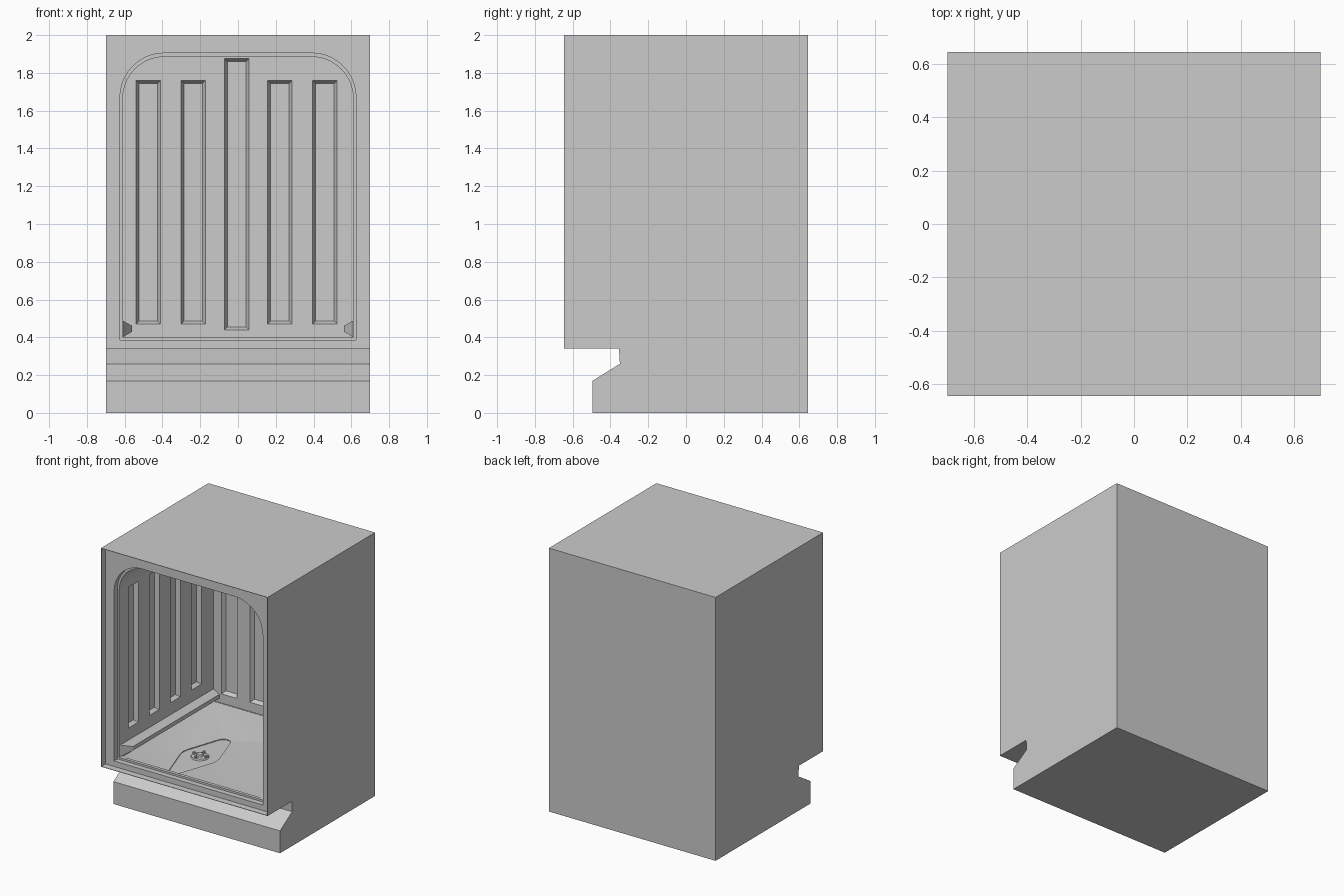
import bpy, bmesh, math
from mathutils import Vector

old = bpy.data.objects.get("Cube")
if old:
    bpy.data.objects.remove(old, do_unlink=True)

GREY = (0.6, 0.6, 0.6, 1)
mat = bpy.data.materials.new("light grey")
mat.use_nodes = True
mat.diffuse_color = GREY
mat.node_tree.nodes["Principled BSDF"].inputs["Base Color"].default_value = GREY


def finish(name, bm):
    bmesh.ops.recalc_face_normals(bm, faces=bm.faces)
    me = bpy.data.meshes.new(name)
    bm.to_mesh(me)
    bm.free()
    me.materials.append(mat)
    ob = bpy.data.objects.new(name, me)
    bpy.context.collection.objects.link(ob)
    return ob


def hull(name, points):
    """Convex solid around a set of points."""
    bm = bmesh.new()
    verts = [bm.verts.new(p) for p in points]
    res = bmesh.ops.convex_hull(bm, input=verts)
    loose = [v for v in bm.verts if not v.link_faces]
    bmesh.ops.delete(bm, geom=loose, context='VERTS')
    bmesh.ops.dissolve_limit(bm, angle_limit=0.005, verts=bm.verts, edges=bm.edges)
    return finish(name, bm)


def rect(a0, a1, b0, b1):
    return [(a0, b0), (a1, b0), (a1, b1), (a0, b1)]


def arch(half, z0, z1, r, steps=10):
    """Door outline with rounded top corners."""
    pts = [(-half, z0), (half, z0)]
    for i in range(steps + 1):
        t = math.pi / 2 * i / steps
        x, z = half - r + r * math.cos(t), z1 - r + r * math.sin(t)
        pts += [(x, z), (-x, z)]
    return pts


def circle(cx, cy, r, n=24):
    return [(cx + r * math.cos(2 * math.pi * i / n), cy + r * math.sin(2 * math.pi * i / n))
            for i in range(n)]


def at_y(pts, y):
    return [(a, y, b) for a, b in pts]


def at_x(pts, x):
    return [(x, a, b) for a, b in pts]


def at_z(pts, z):
    return [(a, b, z) for a, b in pts]


def cut(target, cutter):
    m = target.modifiers.new("cut", 'BOOLEAN')
    m.operation = 'DIFFERENCE'
    m.solver = 'EXACT'
    m.object = cutter
    bpy.context.view_layer.objects.active = target
    bpy.ops.object.modifier_apply(modifier=m.name)
    bpy.data.objects.remove(cutter, do_unlink=True)


# Cabinet: side profile with toe notch, extruded across
BACK, FRONT, W = 0.645, -0.645, 0.70
profile = [(FRONT, 2), (BACK, 2), (BACK, 0), (-0.495, 0), (-0.495, 0.17),
           (-0.35, 0.26), (-0.355, 0.34), (FRONT, 0.34)]
bm = bmesh.new()
face = bm.faces.new([bm.verts.new((-W, y, z)) for y, z in profile])
ext = bmesh.ops.extrude_face_region(bm, geom=[face])
bmesh.ops.translate(bm, vec=(2 * W, 0, 0),
                    verts=[g for g in ext["geom"] if isinstance(g, bmesh.types.BMVert)])
cabinet = finish("cabinet", bm)

# Recessed front frame, stepped door rim, and tub cavity
WALL, REAR, FLOOR = 0.61, 0.575, 0.40
frame = rect(-W + 0.003, W - 0.003, 0.343, 1.997)
cut(cabinet, hull("frame_cut", at_y(frame, -0.8) + at_y(frame, -0.595)))
rim = arch(0.625, 0.385, 1.905, 0.235)
cut(cabinet, hull("rim_cut", at_y(rim, -0.8) + at_y(rim, -0.555)))
tub = arch(WALL, FLOOR, 1.885, 0.22)
cut(cabinet, hull("tub_cut", at_y(tub, -0.8) + at_y(tub, REAR)))

# Sunken panels in the back wall
DEEP, BEV = 0.03, 0.016
for cx, z0, z1 in [(-0.475, 0.47, 1.76), (-0.237, 0.47, 1.76), (-0.007, 0.44, 1.875),
                   (0.222, 0.47, 1.76), (0.46, 0.47, 1.76)]:
    outer = rect(cx - 0.065, cx + 0.065, z0, z1)
    inner = rect(cx - 0.065 + BEV, cx + 0.065 - BEV, z0 + BEV, z1 - BEV)
    cut(cabinet, hull("panel_cut", at_y(outer, REAR - 0.05) + at_y(outer, REAR)
                      + at_y(inner, REAR + DEEP)))

# Sunken panels in both side walls
for side in (-1, 1):
    for i in range(4):
        y0 = -0.445 + 0.252 * i
        outer = rect(y0, y0 + 0.12, 0.58, 1.65)
        inner = rect(y0 + BEV, y0 + 0.12 - BEV, 0.58 + BEV, 1.65 - BEV)
        cut(cabinet, hull("side_cut", at_x(outer, side * (WALL - 0.05))
                          + at_x(outer, side * WALL)
                          + at_x(inner, side * (WALL + DEEP))))

# Floor sloping down to a rounded lozenge sump
SX, SY, SZ = -0.216, -0.148, 0.36
lozenge = circle(SX, SY, 0.14) + circle(SX, SY + 0.28, 0.05) + circle(SX, SY - 0.28, 0.05)
pan = rect(-0.60, 0.60, -0.53, 0.57)
cut(cabinet, hull("floor_cut", at_z(pan, 0.45) + at_z(pan, FLOOR - 0.002) + at_z(lozenge, SZ)))
cut(cabinet, hull("sump_cut", at_z(lozenge, 0.45) + at_z(lozenge, SZ - 0.006)))

# Spray hub: base disc with a centre pin and four pegs
hub = hull("drain_hub", at_z(circle(SX, SY, 0.065), SZ - 0.008)
           + at_z(circle(SX, SY, 0.06), SZ + 0.004))
pin = hull("hub_pin", at_z(circle(SX, SY, 0.025), SZ) + at_z(circle(SX, SY, 0.022), SZ + 0.02))
for i, (px, py) in enumerate(circle(SX, SY, 0.05, 4)):
    peg = circle(px, py, 0.01, 8)
    hull(f"hub_peg_{i + 1}", at_z(peg, SZ) + at_z(peg, SZ + 0.02))

# Rack rails low on the side walls, with tapered front ends
for side, name in ((-1, "right_rail"), (1, "left_rail")):
    root, tip = side * (WALL + 0.002), side * 0.56
    hull(name, at_x([(-0.545, 0.40), (-0.545, 0.49), (REAR, 0.40), (REAR, 0.49)], root)
         + at_x([(-0.46, 0.43), (-0.46, 0.46), (REAR, 0.43), (REAR, 0.46)], tip))

# Smooth only the rounded parts
bpy.ops.object.select_all(action='DESELECT')
for ob in (cabinet, hub, pin):
    ob.select_set(True)
bpy.context.view_layer.objects.active = cabinet
bpy.ops.object.shade_smooth_by_angle(angle=math.radians(20))
